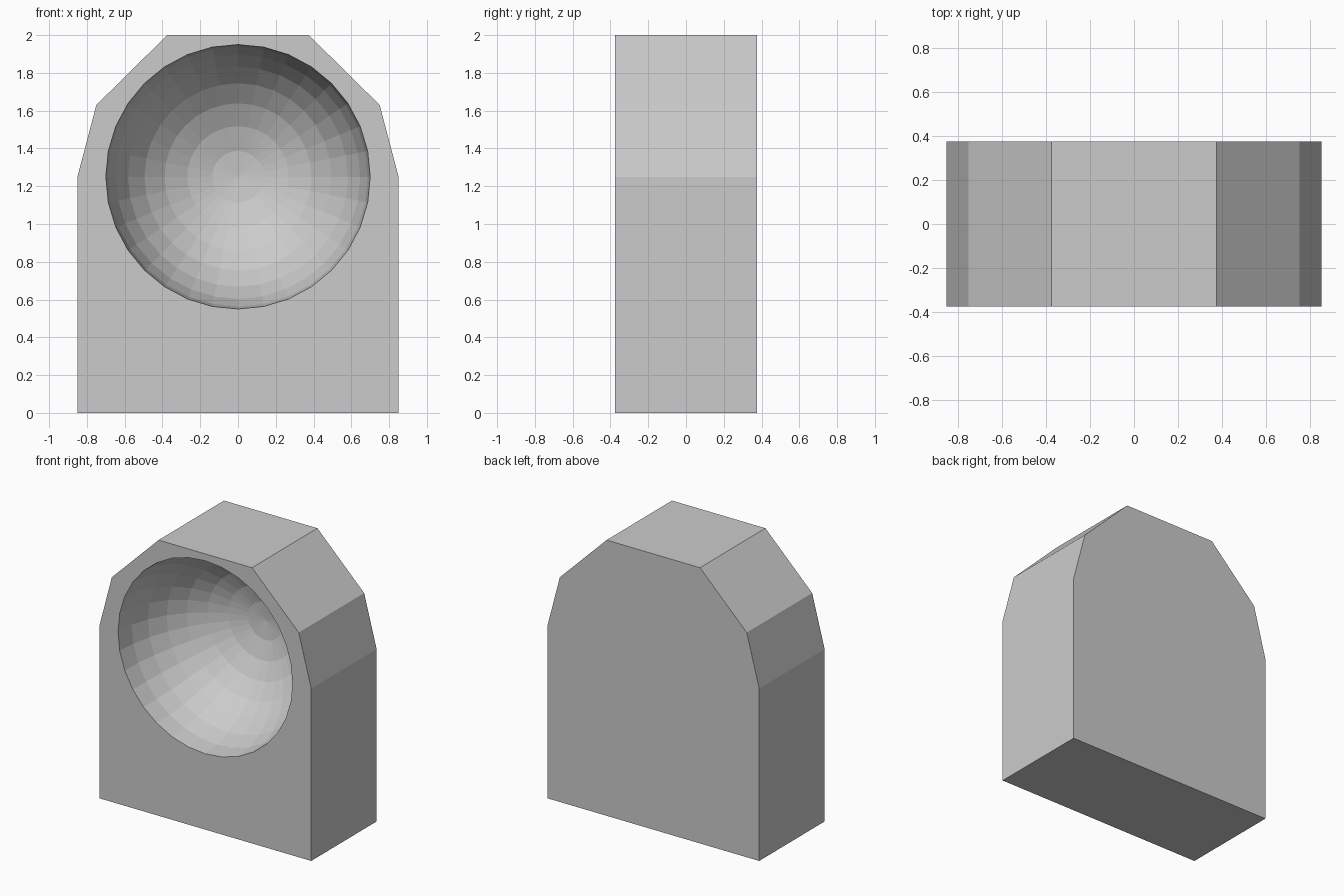
import bpy, bmesh
from math import radians
from mathutils import Matrix, Vector

if "Cube" in bpy.data.objects:
    bpy.data.objects.remove(bpy.data.objects["Cube"])

HALF_DEPTH = 0.375
BOWL_RADIUS, BOWL_Z = 0.7, 1.25

# Block outline: right half, mirrored to the left
right = [(0.85, 0), (0.85, 1.25), (0.75, 1.63), (0.375, 2)]
outline = right + [(-x, z) for x, z in reversed(right)]

bm = bmesh.new()

# Hemispherical bowl: back half of a sphere whose axis runs along y
centre = Vector((0, -HALF_DEPTH, BOWL_Z))
bmesh.ops.create_uvsphere(
    bm, u_segments=32, v_segments=16, radius=BOWL_RADIUS,
    matrix=Matrix.Translation(centre) @ Matrix.Rotation(radians(90), 4, 'X'))
bmesh.ops.delete(bm, geom=[v for v in bm.verts if v.co.y < -HALF_DEPTH - 0.01],
                 context='VERTS')
rim = [e for e in bm.edges if e.is_boundary]

# Side walls and back of the block
front = [bm.verts.new((x, -HALF_DEPTH, z)) for x, z in outline]
back = [bm.verts.new((x, HALF_DEPTH, z)) for x, z in outline]
n = len(outline)
for i in range(n):
    j = (i + 1) % n
    bm.faces.new((front[i], front[j], back[j], back[i]))
bm.faces.new(back)

# Front face with the round opening
border = [bm.edges.get((front[i], front[(i + 1) % n])) for i in range(n)]
bmesh.ops.triangle_fill(bm, edges=rim + border, use_beauty=True, normal=(0, -1, 0))
bmesh.ops.recalc_face_normals(bm, faces=bm.faces[:])

mesh = bpy.data.meshes.new("niche_block")
bm.to_mesh(mesh)
bm.free()
bpy.context.collection.objects.link(bpy.data.objects.new("niche_block", mesh))
